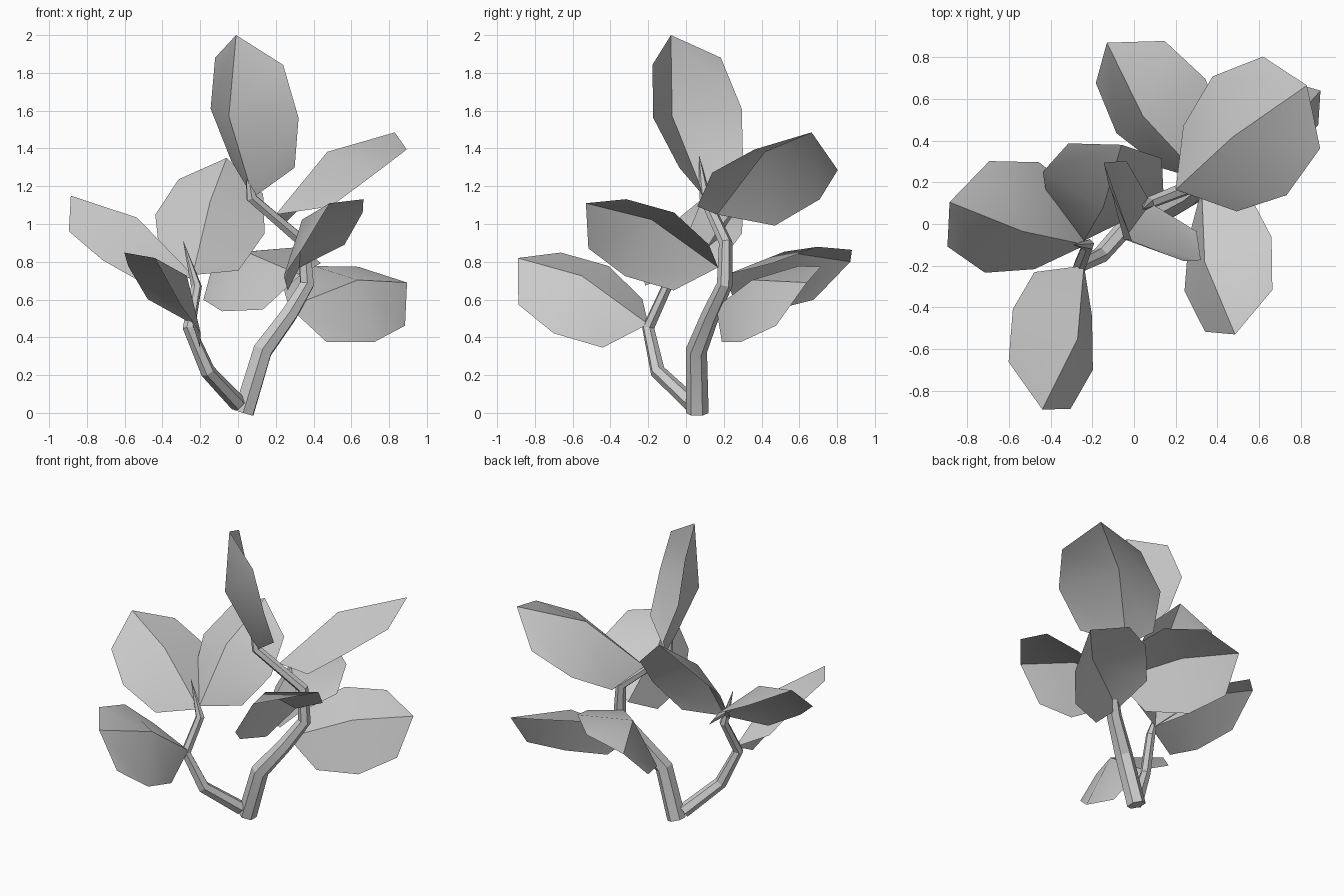
import bpy
import bmesh
from mathutils import Vector

cube = bpy.data.objects.get("Cube")
if cube:
    bpy.data.objects.remove(cube, do_unlink=True)

# One plain grey for the whole plant
grey = bpy.data.materials.new("plain grey")
grey.use_nodes = True
colour = (0.6, 0.6, 0.6, 1)
grey.diffuse_color = colour
grey.node_tree.nodes["Principled BSDF"].inputs["Base Color"].default_value = colour


def finish(obj, angle):
    """Select the object and smooth it, keeping its folds sharp."""
    bpy.ops.object.select_all(action="DESELECT")
    obj.select_set(True)
    bpy.context.view_layer.objects.active = obj
    if obj.type == "CURVE":
        bpy.ops.object.convert(target="MESH")
        obj = bpy.context.object
    bpy.ops.object.shade_smooth_by_angle(angle=angle)


def add_stem(name, radius, path):
    """Six-sided tapering stem; each path point is x, y, z, relative radius."""
    curve = bpy.data.curves.new(name, "CURVE")
    curve.dimensions = "3D"
    curve.bevel_depth = radius
    curve.bevel_resolution = 1
    curve.use_fill_caps = True
    spline = curve.splines.new("POLY")
    spline.points.add(len(path) - 1)
    for point, (x, y, z, r) in zip(spline.points, path):
        point.co = (x, y, z, 1)
        point.radius = r
    obj = bpy.data.objects.new(name, curve)
    bpy.context.collection.objects.link(obj)
    curve.materials.append(grey)
    finish(obj, 0.3)


# Leaf outline as (position along, half width, drop below the chord)
OUTLINE = [(0.18, 0.27, 0.11), (0.5, 0.375, 0.085), (0.82, 0.29, 0.085)]
RIDGE = (0.53, 0.13)


def add_leaf(name, base, tip, across):
    """Blade folded along its midrib, from base to tip."""
    base, tip = Vector(base), Vector(tip)
    axis = tip - base
    size = axis.length
    axis.normalize()
    across = Vector(across)
    across = (across - axis * across.dot(axis)).normalized()
    up = across.cross(axis)

    def place(along, side, lift):
        return base + size * (axis * along + across * side + up * lift)

    bm = bmesh.new()
    root, end = bm.verts.new(base), bm.verts.new(tip)
    ridge = bm.verts.new(place(RIDGE[0], 0, RIDGE[1]))
    for s in (-1, 1):
        low, mid, high = [bm.verts.new(place(a, s * w, -d)) for a, w, d in OUTLINE]
        for face in ([root, low, mid, ridge], [ridge, mid, high, end]):
            bm.faces.new(face if s > 0 else face[::-1])
    mesh = bpy.data.meshes.new(name)
    bm.to_mesh(mesh)
    bm.free()
    mesh.materials.append(grey)
    obj = bpy.data.objects.new(name, mesh)
    bpy.context.collection.objects.link(obj)
    finish(obj, 0.6)


# Two stems, each ending in a pointed shoot
add_stem("main_stem", 0.06, [
    (0.03, 0.06, 0, 1), (0.13, 0.055, 0.33, 0.95), (0.27, 0.13, 0.52, 0.8),
    (0.365, 0.205, 0.68, 0.7), (0.35, 0.21, 0.9, 0.6),
    (0.07, 0.1, 1.14, 0.5), (0.04, 0.07, 1.36, 0.02)])
add_stem("side_stem", 0.045, [
    (0, 0.03, 0.05, 1), (-0.16, -0.15, 0.22, 0.9), (-0.26, -0.2, 0.45, 0.75),
    (-0.22, -0.1, 0.67, 0.65), (-0.29, -0.1, 0.91, 0.02)])

# Leaves of the main stem
add_leaf("top_leaf", (0.08, 0.1, 1.14), (-0.01, -0.08, 2), (0.48, -0.48, -0.06))
add_leaf("upper_left_leaf", (0.2, 0.165, 1.05), (0.83, 0.665, 1.485), (0.335, -0.56, 0.13))
add_leaf("lower_left_leaf", (0.27, 0.16, 0.56), (0.895, 0.64, 0.69), (0.35, -0.34, -0.445))
add_leaf("front_left_leaf", (0.325, 0.17, 0.77), (0.485, -0.53, 1.11), (-0.41, -0.255, -0.33))
add_leaf("back_leaf", (0.33, 0.21, 0.73), (-0.13, 0.87, 0.8), (0.38, 0.31, 0.34))

# Leaves of the side stem
add_leaf("front_right_leaf", (-0.24, -0.2, 0.47), (-0.44, -0.89, 0.82), (-0.38, 0.3, 0.35))
add_leaf("right_leaf", (-0.23, -0.1, 0.72), (-0.885, 0.105, 1.15), (0.255, 0.52, 0.14))
add_leaf("middle_leaf", (-0.24, -0.08, 0.73), (-0.06, 0.38, 1.35), (0.57, -0.1, -0.11))
